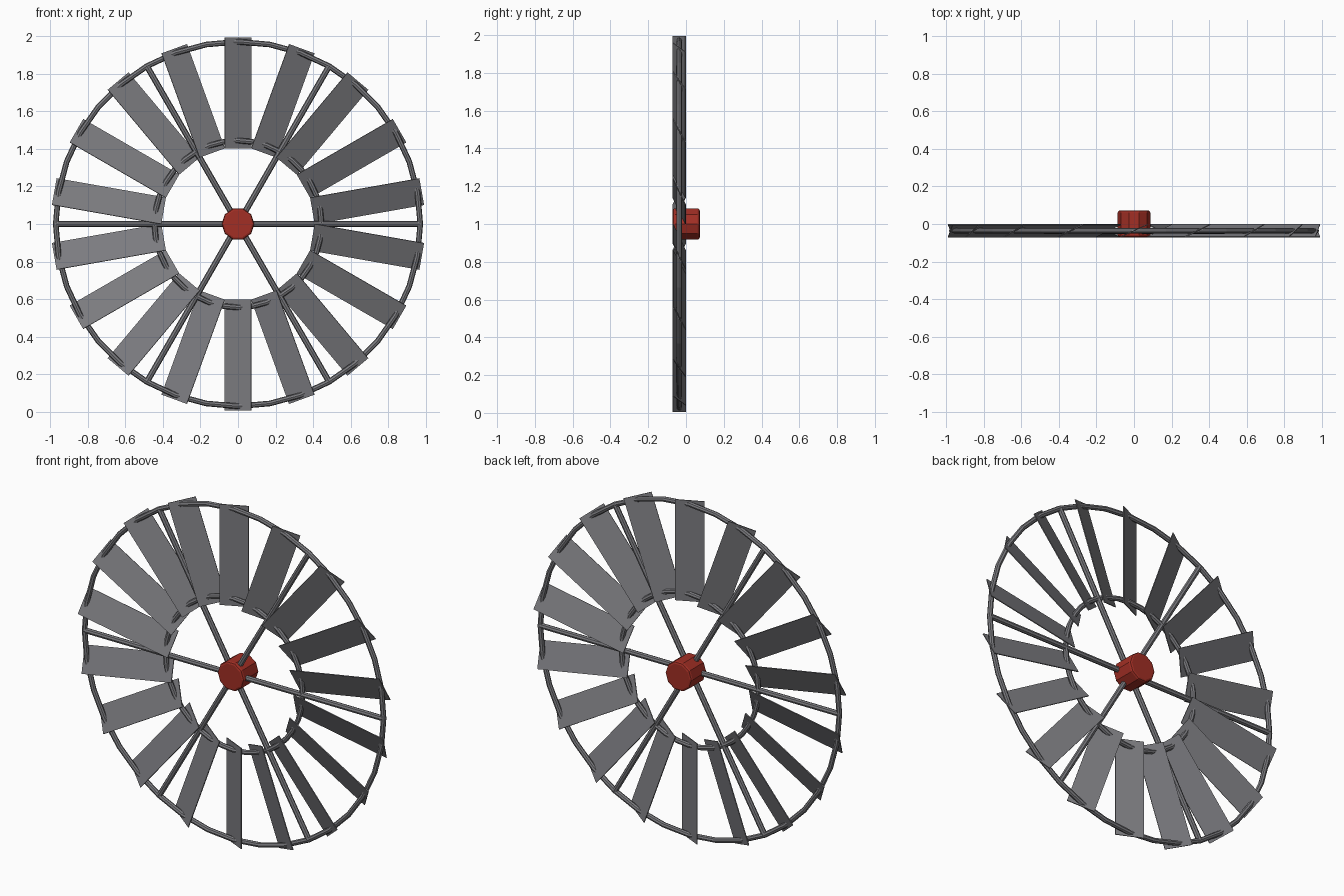
import bpy, math
from mathutils import Matrix, Vector

if "Cube" in bpy.data.objects:
    bpy.data.objects.remove(bpy.data.objects["Cube"])

CENTRE = Vector((0, 0, 1.0))
WHEEL_Y = -0.036


def material(name, rgb):
    m = bpy.data.materials.new(name)
    m.diffuse_color = (*rgb, 1)
    m.use_nodes = True
    m.node_tree.nodes["Principled BSDF"].inputs["Base Color"].default_value = m.diffuse_color
    return m


steel = material("grey steel", (0.20, 0.20, 0.215))
red = material("red paint", (0.36, 0.028, 0.018))


def finish(name, mat, smooth=False):
    o = bpy.context.object
    o.name = name
    o.data.materials.append(mat)
    if smooth:
        bpy.ops.object.shade_smooth_by_angle(angle=math.radians(35))
    return o


def place(o, local, angle):
    # turn a part built along +z around the wheel axis
    o.matrix_world = (Matrix.Translation(CENTRE) @ Matrix.Rotation(angle, 4, 'Y') @ local)


# outer and inner rings that carry the blades
for name, r in (("outer_ring", 0.972), ("inner_ring", 0.445)):
    bpy.ops.mesh.primitive_torus_add(major_radius=r, minor_radius=0.015,
                                     major_segments=36, minor_segments=8,
                                     location=(0, WHEEL_Y, 1.0),
                                     rotation=(math.pi / 2, 0, 0))
    finish(name, steel)

# six spokes from the hub to the outer ring
for i in range(6):
    bpy.ops.mesh.primitive_cylinder_add(vertices=8, radius=0.016, depth=0.96)
    o = finish(f"spoke_{i + 1}", steel)
    place(o, Matrix.Translation((0, WHEEL_Y, 0.49)), math.radians(30 + 60 * i))

# eighteen flat pitched blades
for i in range(18):
    bpy.ops.mesh.primitive_cube_add(size=1)
    o = finish(f"blade_{i + 1}", steel)
    o.data.transform(Matrix.Diagonal((0.158, 0.005, 0.592, 1)))
    local = Matrix.Translation((0, WHEEL_Y, 0.699)) @ Matrix.Rotation(math.radians(25), 4, 'Z')
    place(o, local, math.radians(20 * i))

# bevelled hub, standing out at the back
bpy.ops.mesh.primitive_cylinder_add(vertices=10, radius=0.087, depth=0.144,
                                    location=(0, 0.001, 1.0),
                                    rotation=(math.pi / 2, math.radians(18), 0))
hub = finish("hub", red)
hub.rotation_euler = (math.pi / 2, 0, 0)
hub.data.transform(Matrix.Rotation(math.radians(18), 4, 'Z'))
bev = hub.modifiers.new("soft_edge", 'BEVEL')
bev.width = 0.012
bev.segments = 2
bev.limit_method = 'ANGLE'
bev.angle_limit = math.radians(60)
